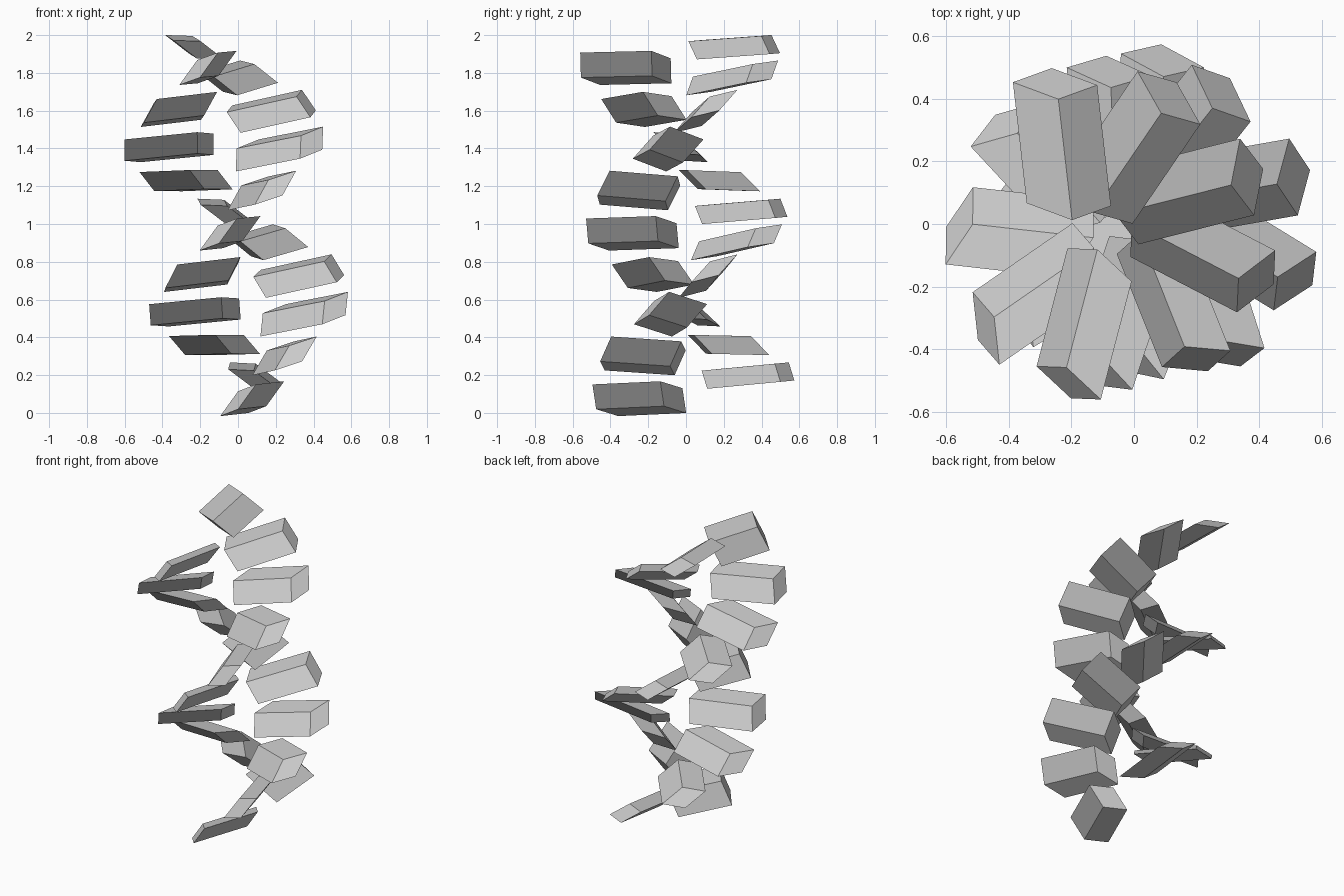
import bpy, bmesh
from math import radians
from mathutils import Matrix, Vector

if "Cube" in bpy.data.objects:
    bpy.data.objects.remove(bpy.data.objects["Cube"])

COUNT = 20
TURN = radians(200.45)                            # turn between neighbouring blocks
CLIMB = Vector((-0.275, -0.065, 1.745)) / 18      # step along the leaning axis
PIVOT = Vector((-0.003, 0.006, 1))

# Skewed block: centre and three edge vectors (length, width, thickness) of the top block
CENTRE = Vector((-0.23, 0.255, 1.936))
EDGES = [Vector((-0.044, 0.386, 0.028)),
         Vector((-0.145, 0.054, 0.005)),
         Vector((0.124, 0.045, -0.096))]

skew = Matrix(EDGES).transposed().to_4x4()
bm = bmesh.new()
bmesh.ops.create_cube(bm, size=1, matrix=Matrix.Translation(CENTRE) @ skew)
bmesh.ops.recalc_face_normals(bm, faces=bm.faces)
mesh = bpy.data.meshes.new("skewed_block")
bm.to_mesh(mesh)
bm.free()

# Spiral of blocks, wound downwards from the top around the leaning axis
for i in range(COUNT):
    block = bpy.data.objects.new(f"spiral_block_{COUNT - i}", mesh)
    bpy.context.collection.objects.link(block)
    block.matrix_world = (Matrix.Translation(PIVOT - CLIMB * i)
                          @ Matrix.Rotation(-TURN * i, 4, CLIMB)
                          @ Matrix.Translation(-PIVOT))
